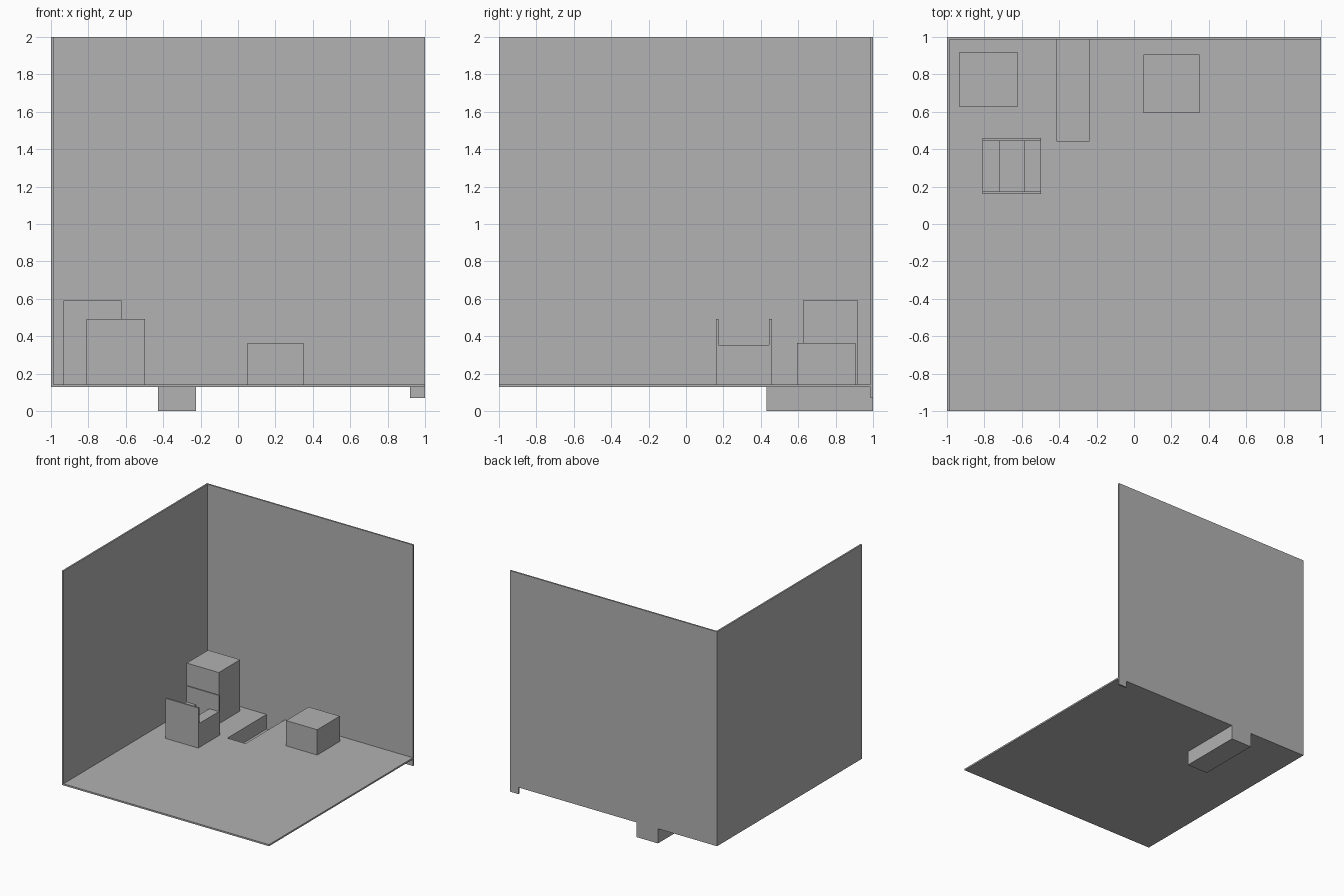
import bpy
import bmesh
from mathutils import Vector

cube = bpy.data.objects.get("Cube")
if cube:
    bpy.data.objects.remove(cube, do_unlink=True)

grey = bpy.data.materials.new("plain grey")
grey.use_nodes = True
colour = (0.445, 0.445, 0.445, 1)
grey.diffuse_color = colour
grey.node_tree.nodes["Principled BSDF"].inputs["Base Color"].default_value = colour


def extrude(name, outline, axis, start, end):
    """Extrude a 2D outline along y (outline in x, z) or z (outline in x, y)."""
    bm = bmesh.new()
    if axis == "y":
        points = [(a, start, b) for a, b in outline]
        step = Vector((0, end - start, 0))
    else:
        points = [(a, b, start) for a, b in outline]
        step = Vector((0, 0, end - start))
    face = bm.faces.new([bm.verts.new(p) for p in points])
    made = bmesh.ops.extrude_face_region(bm, geom=[face], use_keep_orig=True)
    moved = [v for v in made["geom"] if isinstance(v, bmesh.types.BMVert)]
    bmesh.ops.translate(bm, verts=moved, vec=step)
    bmesh.ops.recalc_face_normals(bm, faces=bm.faces)
    mesh = bpy.data.meshes.new(name)
    bm.to_mesh(mesh)
    bm.free()
    mesh.materials.append(grey)
    obj = bpy.data.objects.new(name, mesh)
    bpy.context.collection.objects.link(obj)
    return obj


def box(name, x, y, z):
    outline = [(x[0], y[0]), (x[1], y[0]), (x[1], y[1]), (x[0], y[1])]
    return extrude(name, outline, "z", *z)


T = 0.014            # sheet thickness
LOW, TOP = 0.128, 0.142   # floor underside and surface
BACK = 1 - T         # inner face of the back wall
PIT = (-0.429, -0.224)    # outer width of the sunken channel
HOLE = (PIT[0] + T, PIT[1] - T)
PIT_FRONT = 0.431

# Floor slab, notched where the channel opens
extrude("floor", [(T - 1, -1), (1, -1), (1, BACK), (HOLE[1], BACK),
                  (HOLE[1], PIT_FRONT + T), (HOLE[0], PIT_FRONT + T),
                  (HOLE[0], BACK), (T - 1, BACK)], "z", LOW, TOP)

# Side wall, and back wall with two tabs reaching below the floor
box("side_wall", (-1, T - 1), (-1, BACK), (LOW, 2))
extrude("back_wall", [(-1, 2), (-1, LOW), (PIT[0], LOW), (PIT[0], 0),
                      (PIT[1], 0), (PIT[1], LOW), (0.92, LOW), (0.92, 0.07),
                      (1, 0.07), (1, 2)], "y", BACK, 1)

# Sunken channel under the floor
extrude("channel", [(PIT[0], LOW), (PIT[0], 0), (PIT[1], 0), (PIT[1], LOW),
                    (HOLE[1], LOW), (HOLE[1], T), (HOLE[0], T), (HOLE[0], LOW)],
        "y", PIT_FRONT + T, BACK)
box("channel_front", PIT, (PIT_FRONT, PIT_FRONT + T), (0, LOW))

# Plain blocks
box("tall_cabinet", (-0.933, -0.623), (0.625, 0.92), (TOP, 0.59))
box("low_cabinet", (0.05, 0.35), (0.593, 0.905), (TOP, 0.363))

# Seat: two end panels with a pair of blocks between them
SEAT_X = (-0.811, -0.496)
SEAT_Y = (0.16, 0.459)
for name, y in (("seat_front_panel", SEAT_Y[0]), ("seat_back_panel", SEAT_Y[1] - T)):
    box(name, SEAT_X, (y, y + T), (TOP, 0.492))
for name, x in (("seat_right_block", (SEAT_X[0], -0.716)),
                ("seat_left_block", (-0.588, SEAT_X[1]))):
    box(name, x, (SEAT_Y[0] + T, SEAT_Y[1] - T), (TOP, 0.352))
